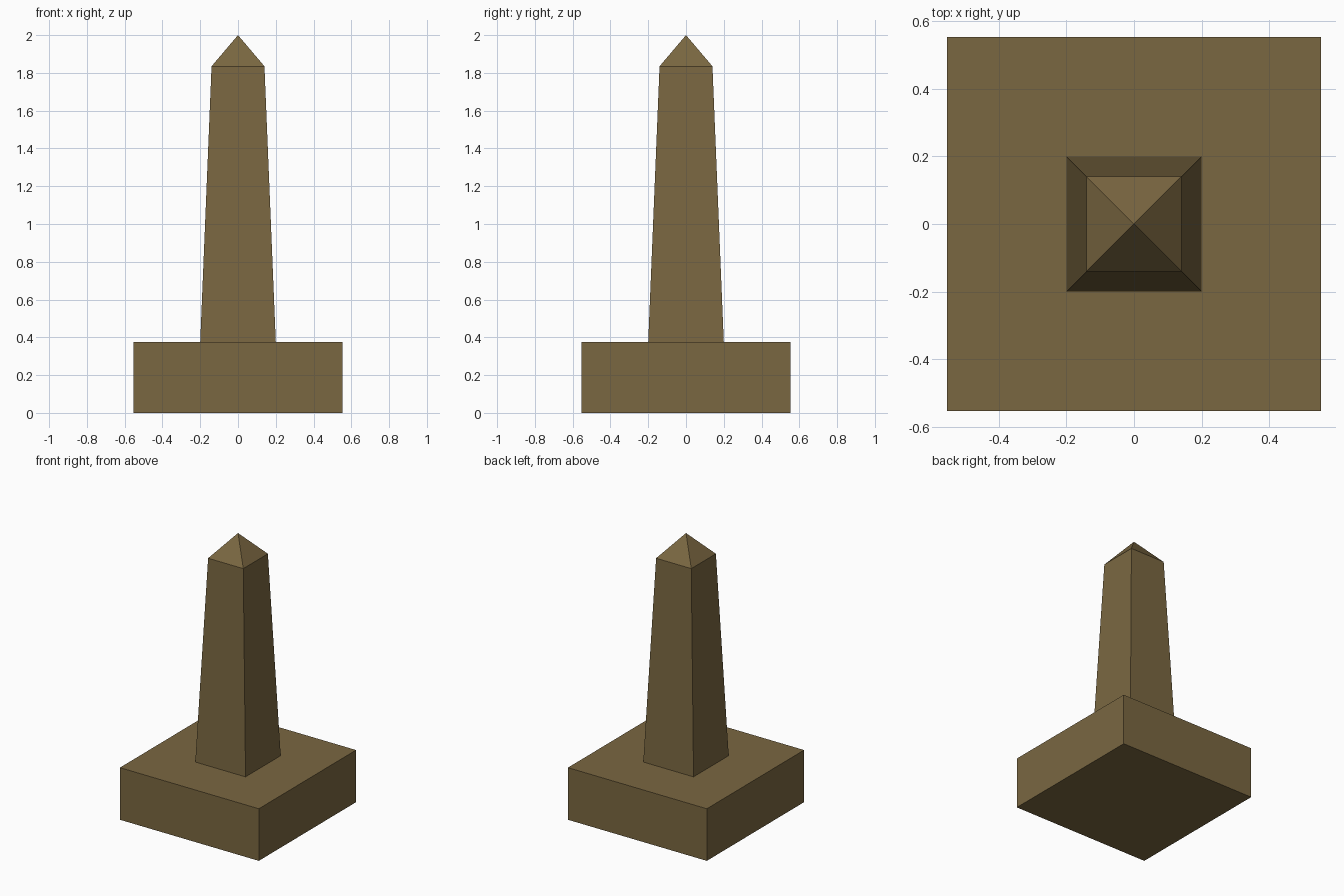
import bpy
import bmesh

if "Cube" in bpy.data.objects:
    bpy.data.objects.remove(bpy.data.objects["Cube"])

stone = bpy.data.materials.new("brown_stone")
stone.diffuse_color = (0.195, 0.136, 0.053, 1.0)
stone.use_nodes = True
stone.node_tree.nodes["Principled BSDF"].inputs["Base Color"].default_value = stone.diffuse_color


def square_loft(name, sections):
    """Stack square sections (half width, z); zero half width makes a point."""
    bm = bmesh.new()
    rings = []
    for h, z in sections:
        if h == 0:
            rings.append([bm.verts.new((0, 0, z))] * 4)
        else:
            rings.append([bm.verts.new((sx * h, sy * h, z))
                          for sx, sy in ((-1, -1), (1, -1), (1, 1), (-1, 1))])
    bm.faces.new(rings[0][::-1])
    for low, high in zip(rings, rings[1:]):
        for i in range(4):
            j = (i + 1) % 4
            corners = [low[i], low[j], high[j], high[i]]
            bm.faces.new(list(dict.fromkeys(corners)))
    if sections[-1][0] > 0:
        bm.faces.new(rings[-1])
    mesh = bpy.data.meshes.new(name)
    bm.to_mesh(mesh)
    bm.free()
    mesh.materials.append(stone)
    obj = bpy.data.objects.new(name, mesh)
    bpy.context.collection.objects.link(obj)
    return obj


# Square plinth
square_loft("plinth", [(0.553, 0.0), (0.553, 0.375)])

# Tapered shaft with pyramid tip
square_loft("obelisk_shaft", [(0.2, 0.375), (0.14, 1.835), (0.0, 2.0)])
